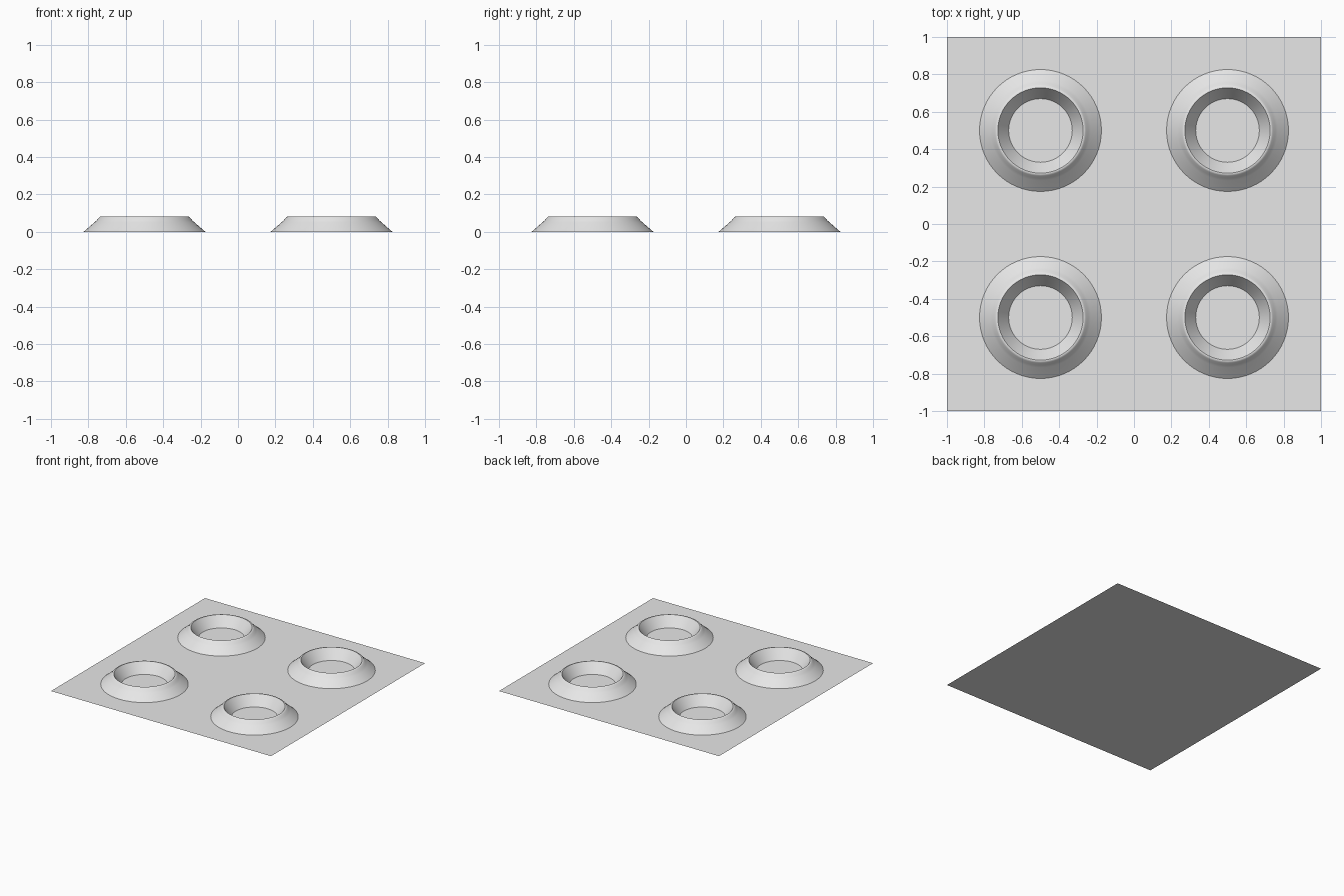
import bpy, bmesh
from math import radians
from mathutils import Vector

if "Cube" in bpy.data.objects:
    bpy.data.objects.remove(bpy.data.objects["Cube"])

gray = bpy.data.materials.new("light_gray")
gray.diffuse_color = (0.8, 0.8, 0.8, 1)
gray.use_nodes = True
gray.node_tree.nodes["Principled BSDF"].inputs["Base Color"].default_value = gray.diffuse_color


def add_object(name, bm):
    mesh = bpy.data.meshes.new(name)
    bm.to_mesh(mesh)
    bm.free()
    mesh.materials.append(gray)
    obj = bpy.data.objects.new(name, mesh)
    bpy.context.collection.objects.link(obj)
    return obj


# Flat square ground sheet
bm = bmesh.new()
bmesh.ops.create_grid(bm, x_segments=1, y_segments=1, size=1)
add_object("base_sheet", bm)

# Crater rim profile (radius, height), from outer foot over the lip to the inner floor
PROFILE = [(0.326, 0.0), (0.268, 0.05), (0.255, 0.062), (0.243, 0.077),
           (0.238, 0.081), (0.233, 0.083), (0.228, 0.083), (0.17, 0.0)]


def crater(name, x, y):
    bm = bmesh.new()
    verts = [bm.verts.new((r, 0, z)) for r, z in PROFILE]
    edges = [bm.edges.new(pair) for pair in zip(verts, verts[1:])]
    bmesh.ops.spin(bm, geom=verts + edges, cent=(0, 0, 0), axis=(0, 0, 1),
                   angle=radians(360), steps=64)
    bmesh.ops.remove_doubles(bm, verts=bm.verts, dist=1e-4)
    bmesh.ops.recalc_face_normals(bm, faces=bm.faces)
    # Open surface: make sure the lip faces up
    lip = max(bm.faces, key=lambda f: f.calc_center_median().z)
    if lip.normal.z < 0:
        bmesh.ops.reverse_faces(bm, faces=bm.faces)
    obj = add_object(name, bm)
    obj.location = Vector((x, y, 0))
    bpy.ops.object.select_all(action='DESELECT')
    obj.select_set(True)
    bpy.context.view_layer.objects.active = obj
    bpy.ops.object.shade_smooth_by_angle(angle=radians(30))


# Two by two array of craters
for row, y in (("front", -0.5), ("back", 0.5)):
    for side, x in (("left", -0.5), ("right", 0.5)):
        crater(f"{row}_{side}_crater", x, y)
